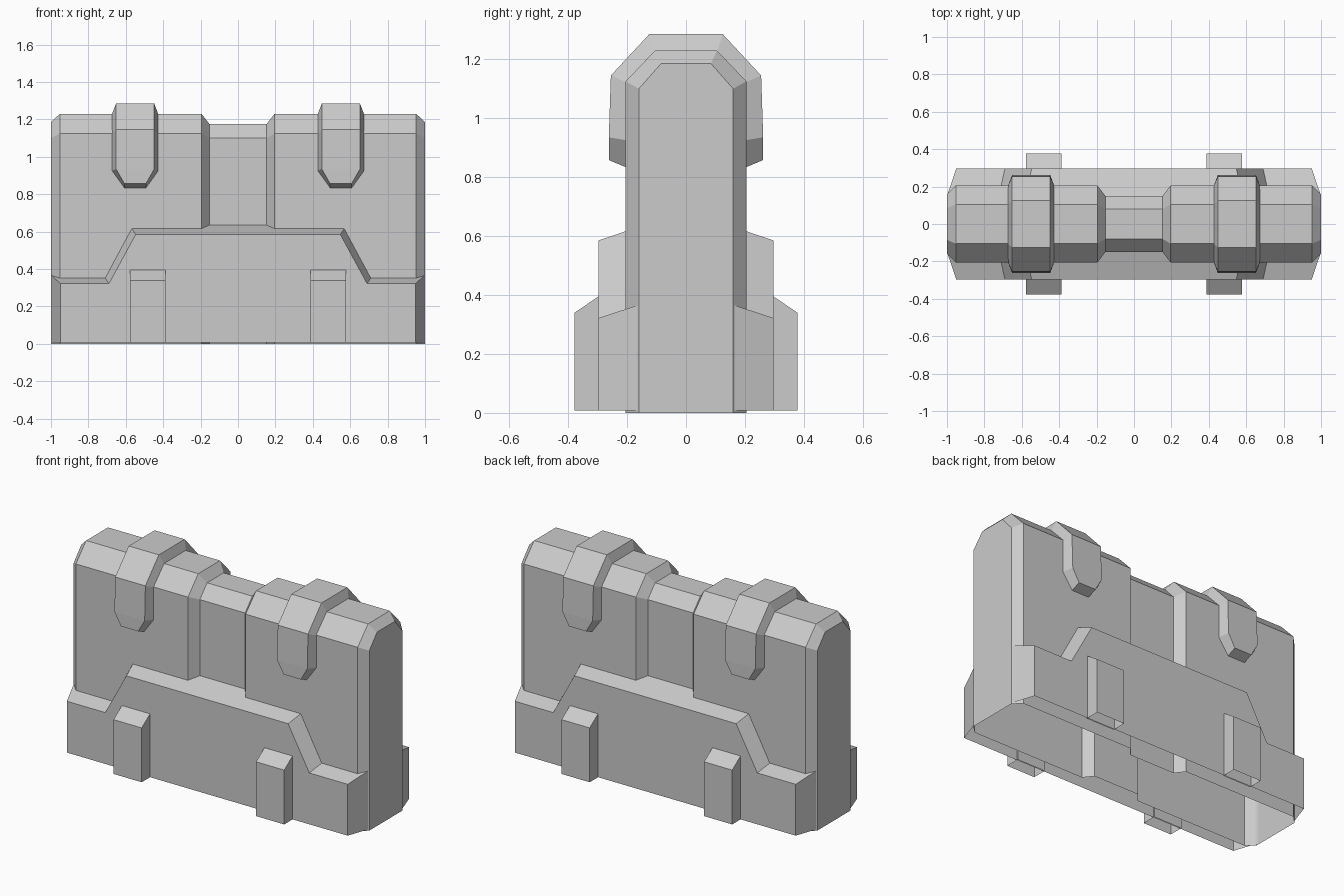
import bpy

if "Cube" in bpy.data.objects:
    bpy.data.objects.remove(bpy.data.objects["Cube"], do_unlink=True)

concrete = bpy.data.materials.new("concrete_grey")
concrete.use_nodes = True
GREY = (0.6, 0.6, 0.6, 1)
concrete.diffuse_color = GREY
concrete.node_tree.nodes["Principled BSDF"].inputs["Base Color"].default_value = GREY


def loft(name, rings, closed=False, caps=()):
    """Skin equal-length rings of points; caps lists the rings to fill."""
    n = len(rings[0])
    verts = [p for ring in rings for p in ring]
    faces = []
    for r in range(len(rings) - 1):
        for i in range(n if closed else n - 1):
            j = (i + 1) % n
            faces.append((r * n + i, r * n + j, (r + 1) * n + j, (r + 1) * n + i))
    for r in caps:
        faces.append([r * n + i for i in range(n)])
    mesh = bpy.data.meshes.new(name)
    mesh.from_pydata(verts, [], faces)
    mesh.materials.append(concrete)
    obj = bpy.data.objects.new(name, mesh)
    bpy.context.collection.objects.link(obj)
    # consistent outward normals
    bpy.context.view_layer.objects.active = obj
    obj.select_set(True)
    bpy.ops.object.mode_set(mode='EDIT')
    bpy.ops.mesh.select_all(action='SELECT')
    bpy.ops.mesh.normals_make_consistent(inside=False)
    bpy.ops.object.mode_set(mode='OBJECT')
    obj.select_set(False)
    return obj


def mirrored(half):
    """Complete a left-right symmetric outline from its positive half."""
    return half + [(-a, b) for a, b in reversed(half)]


# Wall body: chamfered arch sections along x, open underneath
full = mirrored([(0.205, 0), (0.205, 1.125), (0.105, 1.23)])
end = mirrored([(0.16, 0), (0.16, 1.1), (0.085, 1.185)])
waist = mirrored([(0.15, 0), (0.15, 1.1), (0.08, 1.176)])
stations = [(-1, end), (-0.953, full), (-0.195, full), (-0.153, waist),
            (0.153, waist), (0.195, full), (0.953, full), (1, end)]
loft("wall_body", [[(x, y, z) for y, z in sec] for x, sec in stations],
     caps=(0, len(stations) - 1))

# Stepped skirts with bevelled top edge, and blocks on their faces
outer = mirrored([(0.95, 0.008), (0.95, 0.322), (0.69, 0.322), (0.547, 0.585)])
inner = mirrored([(1, 0.008), (1, 0.37), (0.722, 0.37), (0.58, 0.635)])
for side, s in (("front", -1), ("back", 1)):
    loft(side + "_skirt", [[(x, s * 0.15, z) for x, z in inner],
                           [(x, s * 0.297, z) for x, z in outer]], caps=(1,))
    for hand, m in (("left", 1), ("right", -1)):
        rows = [(0.29, 0.008), (0.29, 0.4), (0.378, 0.34), (0.378, 0.008)]
        loft(f"{side}_{hand}_foot_block",
             [[(m * x, s * y, z) for y, z in rows] for x in (0.387, 0.577)],
             caps=(0, 1))

# Straps over the top: y, z, half width for the raised face and its base
raised = [(0.262, 0.858, 0.058), (0.262, 0.935, 0.102),
          (0.255, 1.145, 0.102), (0.125, 1.285, 0.102)]
base = [(0.2, 0.832, 0.058), (0.2, 0.925, 0.125),
        (0.2, 1.12, 0.125), (0.105, 1.225, 0.125)]
for hand, cx in (("left", 0.55), ("right", -0.55)):
    rings = []
    pairs = list(zip(base, raised))
    for s, seq in ((-1, pairs), (1, pairs[::-1])):
        for (by, bz, bw), (ry, rz, rw) in seq:
            rings.append([(cx - bw, s * by, bz), (cx - rw, s * ry, rz),
                          (cx + rw, s * ry, rz), (cx + bw, s * by, bz)])
    loft(hand + "_strap", rings, caps=(0, len(rings) - 1))
